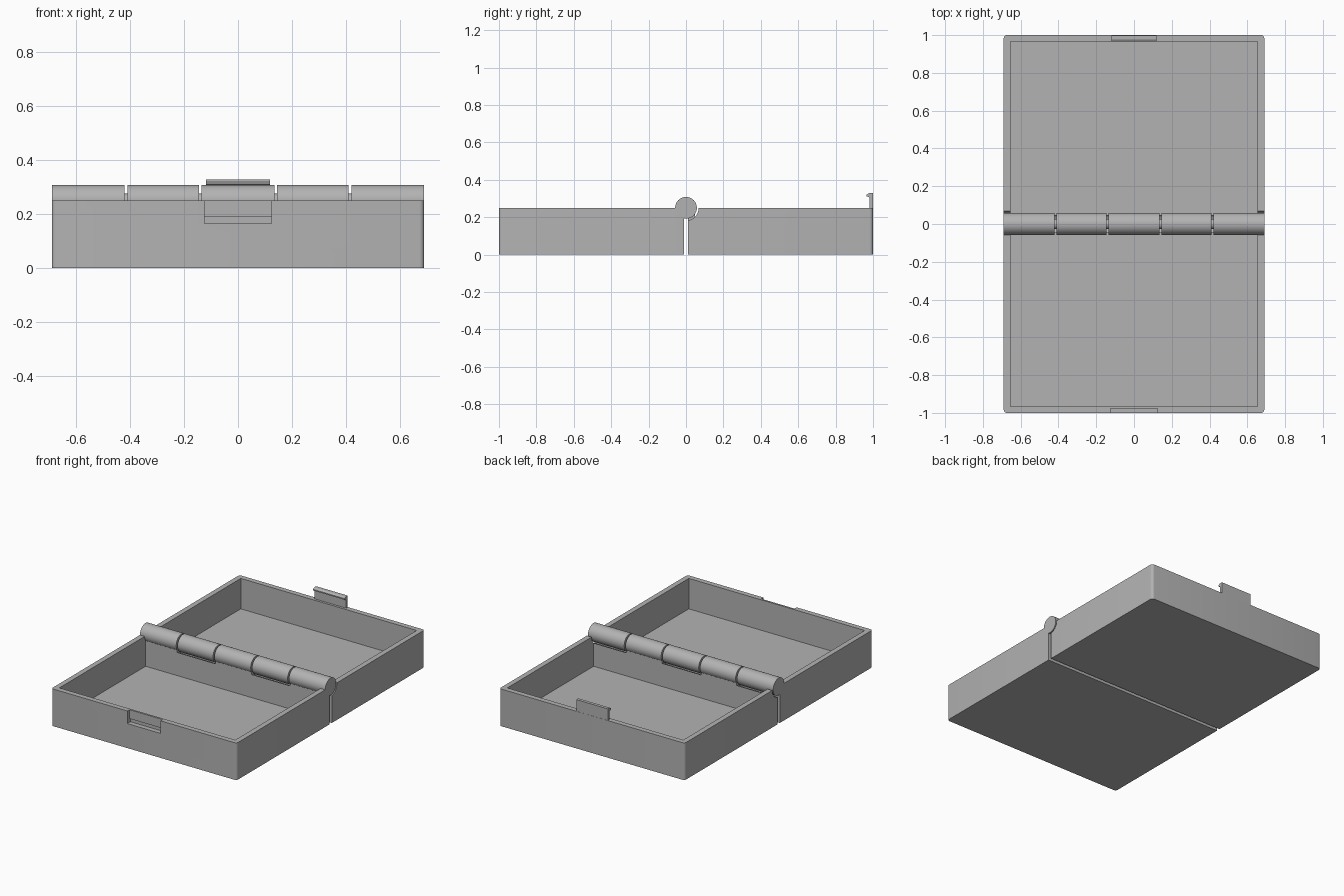
import bpy, bmesh, math
from mathutils import Matrix, Vector

if "Cube" in bpy.data.objects:
    bpy.data.objects.remove(bpy.data.objects["Cube"])

# Main dimensions
HALF_W, HEIGHT, WALL, FLOOR, GAP = 0.69, 0.25, 0.035, 0.045, 0.012
PIVOT_Z, KNUCKLE_R, CLEAR_R = 0.25, 0.058, 0.068
SPLITS = [-0.69, -0.415, -0.14, 0.14, 0.415, 0.69]

grey = bpy.data.materials.new("plain_grey")
grey.use_nodes = True
colour = (0.45, 0.45, 0.45, 1)
grey.diffuse_color = colour
grey.node_tree.nodes["Principled BSDF"].inputs["Base Color"].default_value = colour


def make_object(name, bm):
    bmesh.ops.recalc_face_normals(bm, faces=bm.faces[:])
    mesh = bpy.data.meshes.new(name)
    bm.to_mesh(mesh)
    bm.free()
    mesh.materials.append(grey)
    obj = bpy.data.objects.new(name, mesh)
    bpy.context.collection.objects.link(obj)
    return obj


def box(name, low, high):
    bm = bmesh.new()
    low, high = Vector(low), Vector(high)
    bmesh.ops.create_cube(bm, size=1)
    bmesh.ops.scale(bm, vec=high - low, verts=bm.verts)
    bmesh.ops.translate(bm, vec=(low + high) / 2, verts=bm.verts)
    return make_object(name, bm)


def rod(name, x0, x1, radius):
    bm = bmesh.new()
    place = Matrix.Translation(((x0 + x1) / 2, 0, PIVOT_Z)) @ Matrix.Rotation(math.pi / 2, 4, 'Y')
    bmesh.ops.create_cone(bm, cap_ends=True, segments=48, radius1=radius,
                          radius2=radius, depth=x1 - x0, matrix=place)
    return make_object(name, bm)


def extrude_profile(name, profile, half_width):
    bm = bmesh.new()
    face = bm.faces.new([bm.verts.new((-half_width, y, z)) for y, z in profile])
    ext = bmesh.ops.extrude_face_region(bm, geom=[face])
    moved = [v for v in ext["geom"] if isinstance(v, bmesh.types.BMVert)]
    bmesh.ops.translate(bm, vec=(2 * half_width, 0, 0), verts=moved)
    return make_object(name, bm)


def cut(obj, cutters):
    for cutter in cutters:
        mod = obj.modifiers.new("cut", 'BOOLEAN')
        mod.operation, mod.solver, mod.object = 'DIFFERENCE', 'EXACT', cutter
    graph = bpy.context.evaluated_depsgraph_get()
    mesh = bpy.data.meshes.new_from_object(obj.evaluated_get(graph))
    obj.modifiers.clear()
    obj.data = mesh
    for cutter in cutters:
        bpy.data.objects.remove(cutter)


def smooth(obj):
    bpy.ops.object.select_all(action='DESELECT')
    obj.select_set(True)
    bpy.context.view_layer.objects.active = obj
    bpy.ops.object.shade_smooth_by_angle(angle=math.radians(30))


def tray(name, side, first_gap):
    # Solid block with its two far upright edges rounded
    near, far = sorted((side * GAP, side))
    obj = box(name, (-HALF_W, near, 0), (HALF_W, far, HEIGHT))
    bm = bmesh.new()
    bm.from_mesh(obj.data)
    corners = [e for e in bm.edges if all(abs(v.co.y) > 0.9 for v in e.verts)
               and abs(e.verts[0].co.z - e.verts[1].co.z) > 0.1]
    bmesh.ops.bevel(bm, geom=corners, offset=0.018, segments=5, profile=0.5, affect='EDGES')
    bm.to_mesh(obj.data)
    bm.free()
    # Cavity, and room for the knuckles of the other tray
    near, far = sorted((side * (GAP + WALL), side * (1 - WALL)))
    inside = HALF_W - WALL
    cutters = [box("cavity_cutter", (-inside, near, FLOOR), (inside, far, 1))]
    for i in range(first_gap, 5, 2):
        cutters.append(rod("clearance_cutter", SPLITS[i] - 0.006, SPLITS[i + 1] + 0.006, CLEAR_R))
    # Latch recess with a deeper catch groove
    if side < 0:
        cutters.append(extrude_profile("latch_cutter", [
            (-1.1, 0.165), (-0.967, 0.165), (-0.967, 0.19), (-0.978, 0.19),
            (-0.978, 0.3), (-1.1, 0.3)], 0.124))
    cut(obj, cutters)
    smooth(obj)


tray("front_tray", -1, 1)
tray("back_tray", 1, 0)

# Hinge knuckles around a thin pin
for i in range(5):
    x0 = SPLITS[i] + (0.005 if i > 0 else 0)
    x1 = SPLITS[i + 1] - (0.005 if i < 4 else 0)
    smooth(rod(f"hinge_knuckle_{i + 1}", x0, x1, KNUCKLE_R))
smooth(rod("hinge_pin", -0.6, 0.6, 0.026))

# Latch tab with a hooked lip
extrude_profile("latch_tab", [
    (0.999, 0.2), (0.999, 0.328), (0.978, 0.328), (0.966, 0.32),
    (0.966, 0.312), (0.981, 0.305), (0.981, 0.2)], 0.118)
